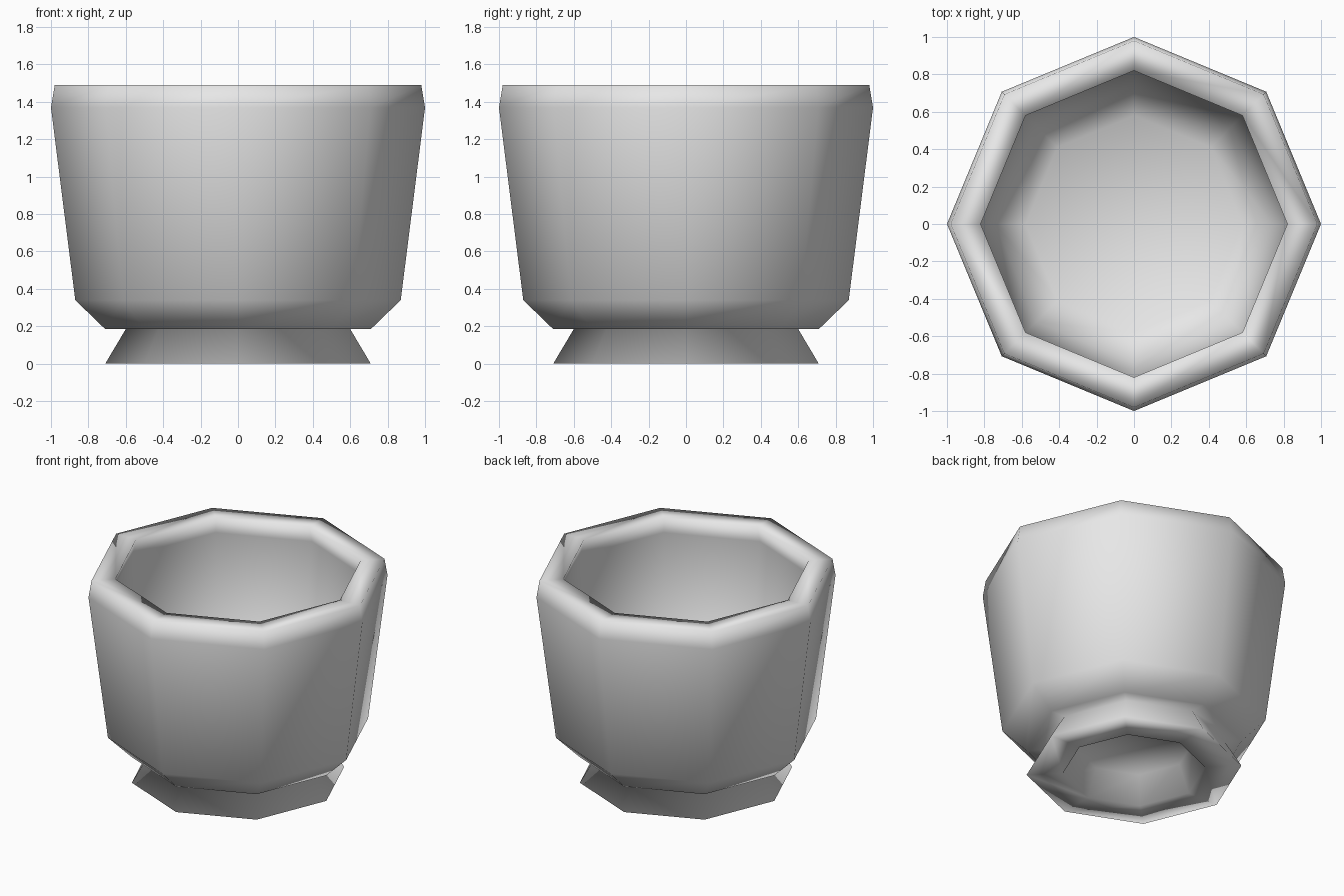
import bpy
import bmesh
from math import cos, sin, pi

SIDES = 8

default_cube = bpy.data.objects.get("Cube")
if default_cube:
    bpy.data.objects.remove(default_cube, do_unlink=True)

grey = bpy.data.materials.new("pale_grey")
grey.use_nodes = True
colour = (0.8, 0.8, 0.8, 1)
grey.diffuse_color = colour
grey.node_tree.nodes["Principled BSDF"].inputs["Base Color"].default_value = colour


def lathe(name, profile):
    """Turn a (radius, height) profile into a closed eight-sided solid."""
    bm = bmesh.new()
    rings = []
    for radius, height in profile:
        angles = [2 * pi * i / SIDES for i in range(SIDES)]
        rings.append([bm.verts.new((radius * cos(a), radius * sin(a), height)) for a in angles])
    for low, high in zip(rings, rings[1:]):
        for i in range(SIDES):
            j = (i + 1) % SIDES
            bm.faces.new((low[i], low[j], high[j], high[i]))
    # Flat discs close the underside and the inner floor
    bm.faces.new(rings[0][::-1])
    bm.faces.new(rings[-1])
    bmesh.ops.recalc_face_normals(bm, faces=bm.faces)
    for face in bm.faces:
        face.smooth = True
    mesh = bpy.data.meshes.new(name)
    bm.to_mesh(mesh)
    bm.free()
    mesh.materials.append(grey)
    obj = bpy.data.objects.new(name, mesh)
    bpy.context.collection.objects.link(obj)
    return obj


# Hollow flared foot, running up into the underside of the bowl
foot = [(0.39, 0.19), (0.47, 0), (0.71, 0), (0.6, 0.185)]
# Outer wall with a chamfered base and a slightly drawn-in rim
outside = [(0.71, 0.185), (0.87, 0.34), (1, 1.37), (0.98, 1.49)]
# Thick lip, inner wall and floor
inside = [(0.82, 1.49), (0.85, 1.37), (0.74, 0.42), (0.58, 0.31)]

lathe("footed_cup", foot + outside + inside)
